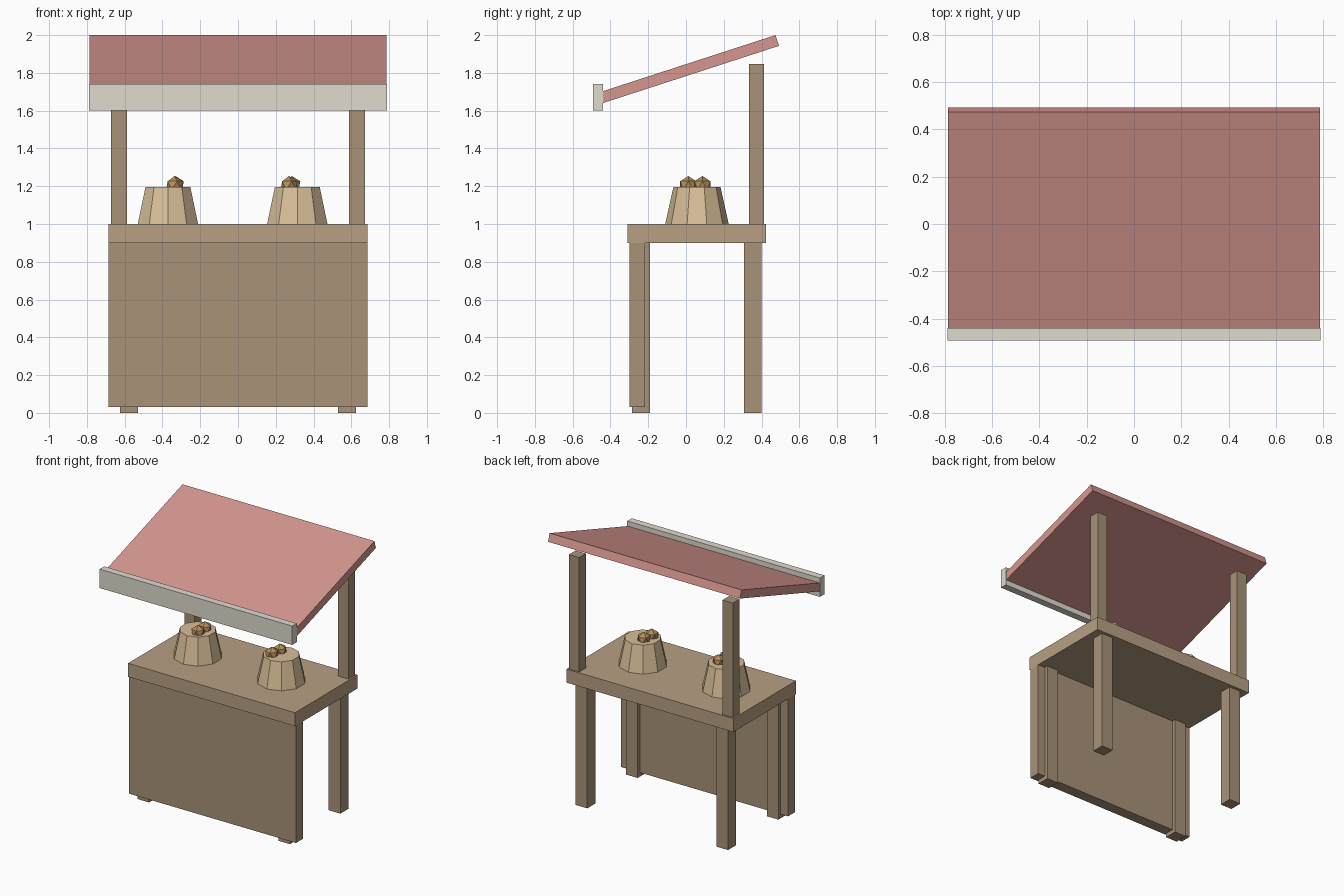
import bpy, math

if "Cube" in bpy.data.objects:
    bpy.data.objects.remove(bpy.data.objects["Cube"])


def material(name, r, g, b):
    m = bpy.data.materials.new(name)
    m.diffuse_color = [((c / 255 + 0.055) / 1.055) ** 2.4 for c in (r, g, b)] + [1]
    m.use_nodes = True
    m.node_tree.nodes["Principled BSDF"].inputs["Base Color"].default_value = m.diffuse_color
    return m


dark_wood = material("dark_wood", 168, 146, 120)
light_wood = material("light_wood", 184, 160, 132)
canvas_red = material("canvas_red", 214, 150, 143)
canvas_white = material("canvas_white", 224, 219, 207)
wicker = material("wicker", 216, 190, 152)
produce = material("produce", 182, 142, 92)


def finish(name, mat):
    ob = bpy.context.object
    ob.name = name
    ob.data.materials.append(mat)
    return ob


def box(name, x, y, z, mat):
    """Box from (min, max) ranges on each axis."""
    bpy.ops.mesh.primitive_cube_add(size=1, location=[(a + b) / 2 for a, b in (x, y, z)])
    ob = finish(name, mat)
    ob.scale = [b - a for a, b in (x, y, z)]
    return ob


# Counter and front panel
box("countertop", (-0.685, 0.685), (-0.31, 0.423), (0.9, 1.0), light_wood)
box("front_panel", (-0.685, 0.685), (-0.30, -0.217), (0.03, 0.9), dark_wood)

# Legs and roof posts, mirrored left and right
for side, s in (("left", -1), ("right", 1)):
    leg_x = sorted((s * 0.53, s * 0.625))
    post_x = sorted((s * 0.588, s * 0.673))
    box("front_leg_" + side, leg_x, (-0.285, -0.19), (0, 0.9), dark_wood)
    box("back_leg_" + side, leg_x, (0.306, 0.40), (0, 0.9), dark_wood)
    box("roof_post_" + side, post_x, (0.333, 0.412), (1.0, 1.848), dark_wood)

# Sloping awning with a valance board along its front edge
roof = box("awning", (-0.787, 0.787), (-0.4925, 0.5075), (1.787, 1.847), canvas_red)
roof.rotation_euler.x = math.radians(18)
box("valance", (-0.79, 0.79), (-0.493, -0.44), (1.6, 1.74), canvas_white)

# Ten-sided baskets, each with two faceted fruits on top
baskets = (("left", -0.371, (-0.336, -0.332)), ("right", 0.314, (0.27, 0.285)))
for side, x, fruit_x in baskets:
    bpy.ops.mesh.primitive_cone_add(vertices=10, radius1=0.168, radius2=0.125,
                                    depth=0.195, location=(x, 0.058, 1.0975))
    finish("basket_" + side, wicker)
    for i, (fx, fy) in enumerate(zip(fruit_x, (0.012, 0.087))):
        bpy.ops.mesh.primitive_ico_sphere_add(subdivisions=1, radius=0.05,
                                              location=(fx, fy, 1.204))
        finish(f"fruit_{side}_{i + 1}", produce)
